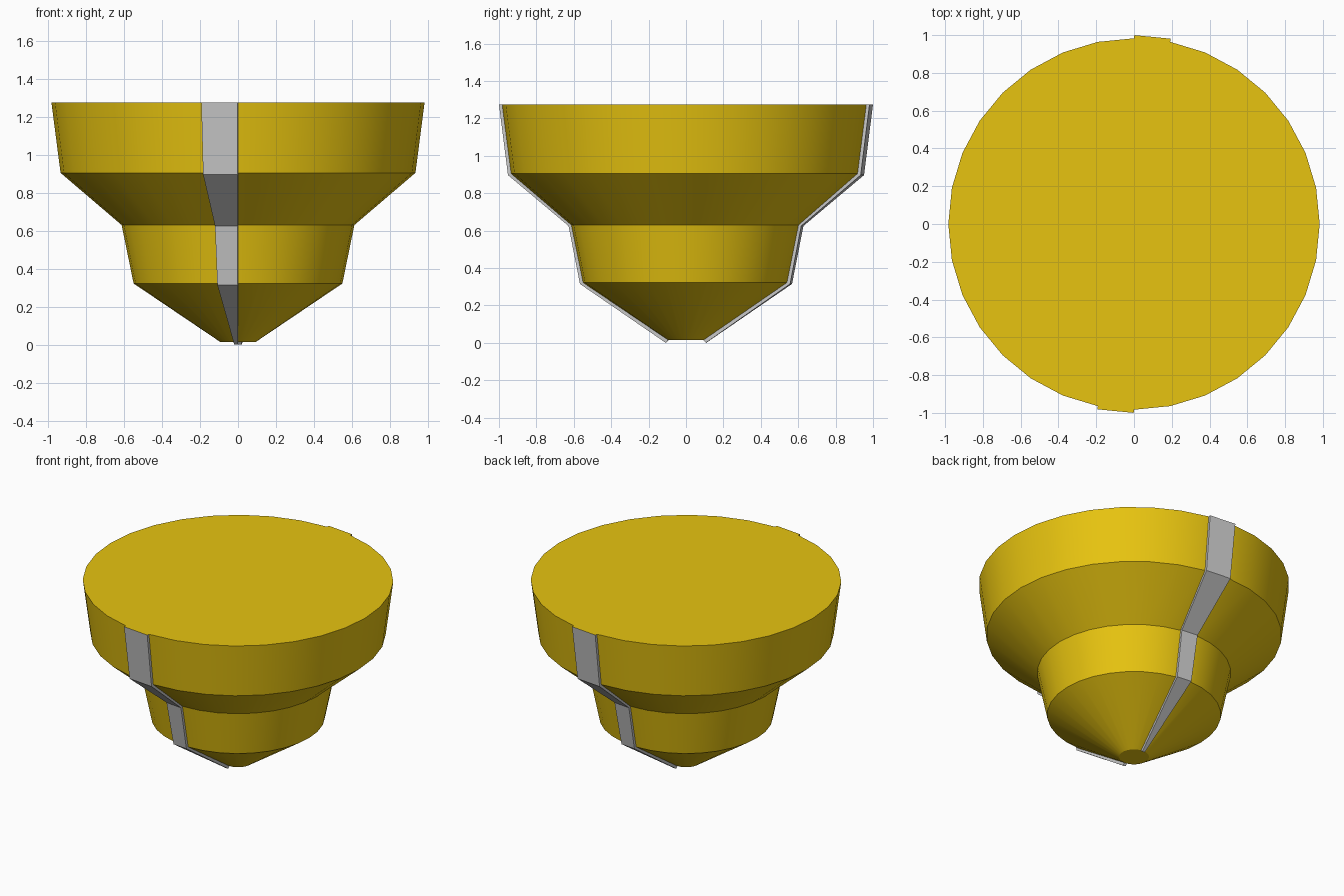
import bpy, bmesh, math
from math import sin, cos, pi

if "Cube" in bpy.data.objects:
    bpy.data.objects.remove(bpy.data.objects["Cube"])

SIDES = 32
STEP = 2 * pi / SIDES
# (radius, height) of the stepped body, and of the raised strip's outer face
BODY = [(0.095, 0.015), (0.55, 0.322), (0.613, 0.63), (0.935, 0.905), (0.983, 1.275)]
STRIP = [(0.108, 0.0), (0.567, 0.315), (0.628, 0.625), (0.952, 0.897), (1.0, 1.275)]

gold = bpy.data.materials.new("gold")
gold.diffuse_color = (0.80, 0.55, 0.005, 1)
gold.use_nodes = True
gold.node_tree.nodes["Principled BSDF"].inputs["Base Color"].default_value = gold.diffuse_color


def finish(name, bm, slots):
    bmesh.ops.recalc_face_normals(bm, faces=bm.faces)
    mesh = bpy.data.meshes.new(name)
    bm.to_mesh(mesh)
    bm.free()
    for m in slots:
        mesh.materials.append(m)
    obj = bpy.data.objects.new(name, mesh)
    bpy.context.collection.objects.link(obj)
    return obj


# Stepped body: revolved profile with flat caps
bm = bmesh.new()
rings = [[bm.verts.new((r * cos(i * STEP), r * sin(i * STEP), z)) for i in range(SIDES)]
         for r, z in BODY]
for low, high in zip(rings, rings[1:]):
    for i in range(SIDES):
        j = (i + 1) % SIDES
        bm.faces.new((low[i], low[j], high[j], high[i]))
bm.faces.new(rings[0][::-1])
bm.faces.new(rings[-1])
body = finish("stepped_body", bm, [gold])
bpy.context.view_layer.objects.active = body
body.select_set(True)
bpy.ops.object.shade_smooth_by_angle(angle=math.radians(30))


# Raised strip: one facet column pushed outwards, with a gold top rim
def make_strip(name, start):
    bm = bmesh.new()
    mid = start + STEP / 2
    rows = []
    for (r, z), (ro, zo) in zip(BODY, STRIP):
        d = ro - r
        a, b = [(r * cos(t), r * sin(t)) for t in (start, start + STEP)]
        push = (d * cos(mid), d * sin(mid))
        rows.append([bm.verts.new(p) for p in (
            (*a, z), (a[0] + push[0], a[1] + push[1], zo),
            (b[0] + push[0], b[1] + push[1], zo), (*b, z))])
    for low, high in zip(rows, rows[1:]):
        for i in range(3):
            bm.faces.new((low[i], low[i + 1], high[i + 1], high[i]))
    bm.faces.new(rows[0][::-1])
    bm.faces.new(rows[-1]).material_index = 1
    finish(name, bm, [None, gold])


make_strip("front_strip", -pi / 2 - STEP)
make_strip("back_strip", pi / 2 - STEP)
